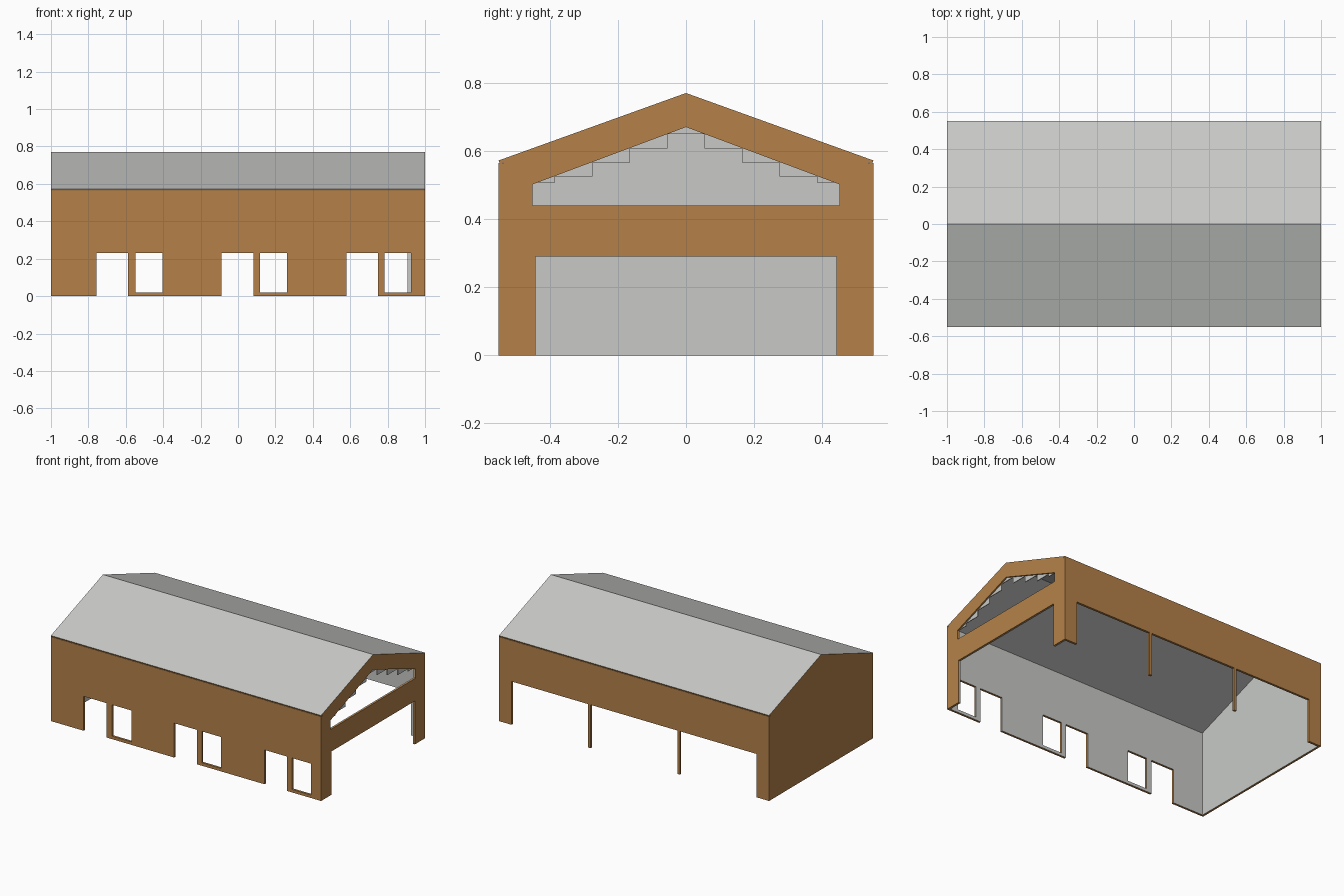
import bpy, bmesh
from mathutils import Vector

cube = bpy.data.objects.get("Cube")
if cube:
    bpy.data.objects.remove(cube, do_unlink=True)

HALF_X, HALF_Y = 1.0, 0.55
EAVE, RIDGE = 0.572, 0.77
WALL, ROOF = 0.015, 0.01
DOOR_H = 0.23
BAY_H = 0.29
UP = Vector((0, 0, 1))


def material(name, rgb):
    mat = bpy.data.materials.new(name)
    mat.use_nodes = True
    mat.diffuse_color = (*rgb, 1)
    mat.node_tree.nodes["Principled BSDF"].inputs["Base Color"].default_value = (*rgb, 1)
    return mat


BROWN = material("warm brown", (0.46, 0.222, 0.068))
GREY = material("light grey", (0.58, 0.59, 0.57))


def make_object(name, bm, mats):
    mesh = bpy.data.meshes.new(name)
    bm.to_mesh(mesh)
    bm.free()
    for mat in mats:
        mesh.materials.append(mat)
    obj = bpy.data.objects.new(name, mesh)
    bpy.context.collection.objects.link(obj)
    return obj


def thicken(obj, depth, inner=0, rim=0):
    mod = obj.modifiers.new("thickness", "SOLIDIFY")
    mod.thickness = depth
    mod.offset = -1
    mod.use_even_offset = True
    mod.material_offset = inner
    mod.material_offset_rim = rim


def panel(name, loops, along, outward, distance, depth=WALL, mats=(BROWN, GREY)):
    """Flat wall from an outline and holes, thickened inwards, lined inside."""
    along, outward = Vector(along), Vector(outward)
    bm = bmesh.new()
    for loop in loops:
        verts = [bm.verts.new(along * a + UP * z + outward * distance) for a, z in loop]
        for i, v in enumerate(verts):
            bm.edges.new((v, verts[i - 1]))
    bmesh.ops.triangle_fill(bm, edges=bm.edges[:], use_beauty=True)
    bm.normal_update()
    for face in bm.faces:
        if face.normal.dot(outward) < 0:
            face.normal_flip()
    obj = make_object(name, bm, mats)
    thicken(obj, depth, inner=len(mats) - 1)


def outline(half, openings, top):
    """Wall outline with openings that reach the ground."""
    pts = [(-half, 0)]
    for a, b, h in openings:
        pts += [(a, 0), (a, h), (b, h), (b, 0)]
    return pts + [(half, 0)] + top


def mirrored(points):
    """Right half of a gable shape, listed up to the apex, completed on the left."""
    return points + [(-y, z) for y, z in reversed(points) if y > 0]


# Long walls
wall_top = EAVE - ROOF + 0.002
top = [(HALF_X, wall_top), (-HALF_X, wall_top)]
doors = [(-0.757, -0.587, DOOR_H), (-0.088, 0.083, DOOR_H), (0.581, 0.748, DOOR_H)]
windows = [[(a, 0.02), (b, 0.02), (b, DOOR_H), (a, DOOR_H)]
           for a, b in ((-0.548, -0.404), (0.117, 0.261), (0.784, 0.925))]
panel("front_wall", [outline(HALF_X, doors, top)] + windows, (1, 0, 0), (0, -1, 0), HALF_Y)
panel("back_wall", [outline(HALF_X, [(-0.907, 0.907, BAY_H)], top)],
      (1, 0, 0), (0, 1, 0), HALF_Y)

# Gable walls, fitted between the long walls and under the roof
half = HALF_Y - WALL
slope = (RIDGE - EAVE) / HALF_Y
gable_top = mirrored([(half, RIDGE - ROOF - slope * half), (0, RIDGE - ROOF)])
panel("closed_gable", [outline(half, [], gable_top)], (0, 1, 0), (-1, 0, 0), HALF_X)

gable = outline(half, [(-0.442, 0.442, BAY_H)], gable_top)
vent = mirrored([(0.45, 0.44), (0.45, 0.502), (0, 0.67)])
panel("open_gable", [gable, vent], (0, 1, 0), (1, 0, 0), HALF_X, WALL - 0.005)

# Inner lining of the open gable, with a stepped vent
steps = [(0.45, 0.44), (0.45, 0.507)]
for i in range(4):
    y = 0.385 - 0.11 * i
    z = 0.67 - 0.378 * y
    steps += [(y, steps[-1][1]), (y, z)]
panel("gable_lining", [gable, mirrored(steps)], (0, 1, 0), (1, 0, 0),
      HALF_X - WALL + 0.005, 0.005, (GREY,))

# Pitched roof with brown edges
bm = bmesh.new()
rows = [[bm.verts.new((x, y, z)) for x in (-HALF_X, HALF_X)]
        for y, z in ((-HALF_Y, EAVE), (0, RIDGE), (HALF_Y, EAVE))]
for lo, hi in zip(rows, rows[1:]):
    bm.faces.new((lo[0], lo[1], hi[1], hi[0]))
thicken(make_object("roof", bm, (GREY, BROWN)), ROOF, rim=1)

# Posts in the open back bay
for side, x in (("left", 0.33), ("right", -0.33)):
    bm = bmesh.new()
    bmesh.ops.create_cube(bm, size=1)
    bmesh.ops.scale(bm, vec=(0.018, WALL, BAY_H), verts=bm.verts)
    bmesh.ops.translate(bm, vec=(x, HALF_Y - WALL / 2, BAY_H / 2), verts=bm.verts)
    make_object(side + "_post", bm, (BROWN,))
